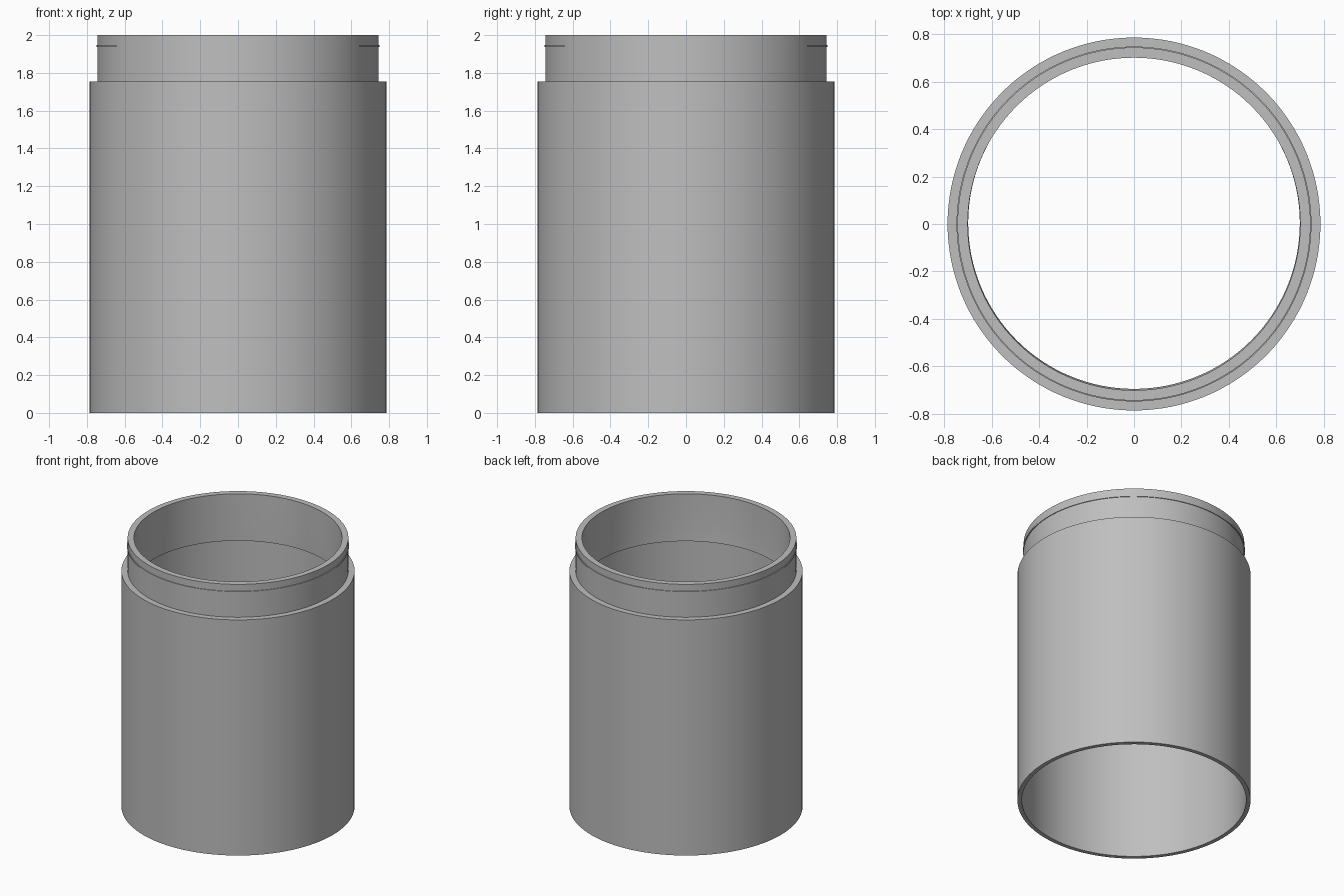
import bpy
import bmesh
from math import cos, sin, tau, radians

old = bpy.data.objects.get("Cube")
if old:
    bpy.data.objects.remove(old, do_unlink=True)

SEGMENTS = 128

grey = bpy.data.materials.new("plain grey")
grey.use_nodes = True
colour = (0.52, 0.52, 0.52, 1)
grey.diffuse_color = colour
grey.node_tree.nodes["Principled BSDF"].inputs["Base Color"].default_value = colour


def lathe(name, profile):
    """Turn a closed profile of (radius, height, y shift) around the z axis."""
    bm = bmesh.new()
    rings = []
    for r, z, shift in profile:
        angles = [tau * i / SEGMENTS for i in range(SEGMENTS)]
        rings.append([bm.verts.new((r * cos(a), r * sin(a) + shift, z)) for a in angles])
    for ring, following in zip(rings, rings[1:] + rings[:1]):
        for i in range(SEGMENTS):
            j = (i + 1) % SEGMENTS
            bm.faces.new((ring[i], ring[j], following[j], following[i]))
    bmesh.ops.recalc_face_normals(bm, faces=bm.faces)
    mesh = bpy.data.meshes.new(name)
    bm.to_mesh(mesh)
    bm.free()
    mesh.materials.append(grey)
    obj = bpy.data.objects.new(name, mesh)
    bpy.context.collection.objects.link(obj)
    bpy.ops.object.select_all(action="DESELECT")
    obj.select_set(True)
    bpy.context.view_layer.objects.active = obj
    bpy.ops.object.shade_smooth_by_angle(angle=radians(30))
    return obj


# Hollow tube: outer wall, shoulder, narrower neck, thick inner collar, open base
lathe("tube_wall", [
    (0.787, 0, 0),
    (0.787, 1.755, 0),
    (0.745, 1.755, 0),
    (0.745, 2, 0),
    (0.702, 2, 0),
    (0.702, 1.755, 0),
    (0.7, 1.65, 0.004),
    (0.757, 1.65, 0),
    (0.757, 0, 0),
])

# Fine raised bead around the neck
lathe("neck_bead", [
    (0.74, 1.935, 0),
    (0.749, 1.937, 0),
    (0.749, 1.948, 0),
    (0.74, 1.95, 0),
])
